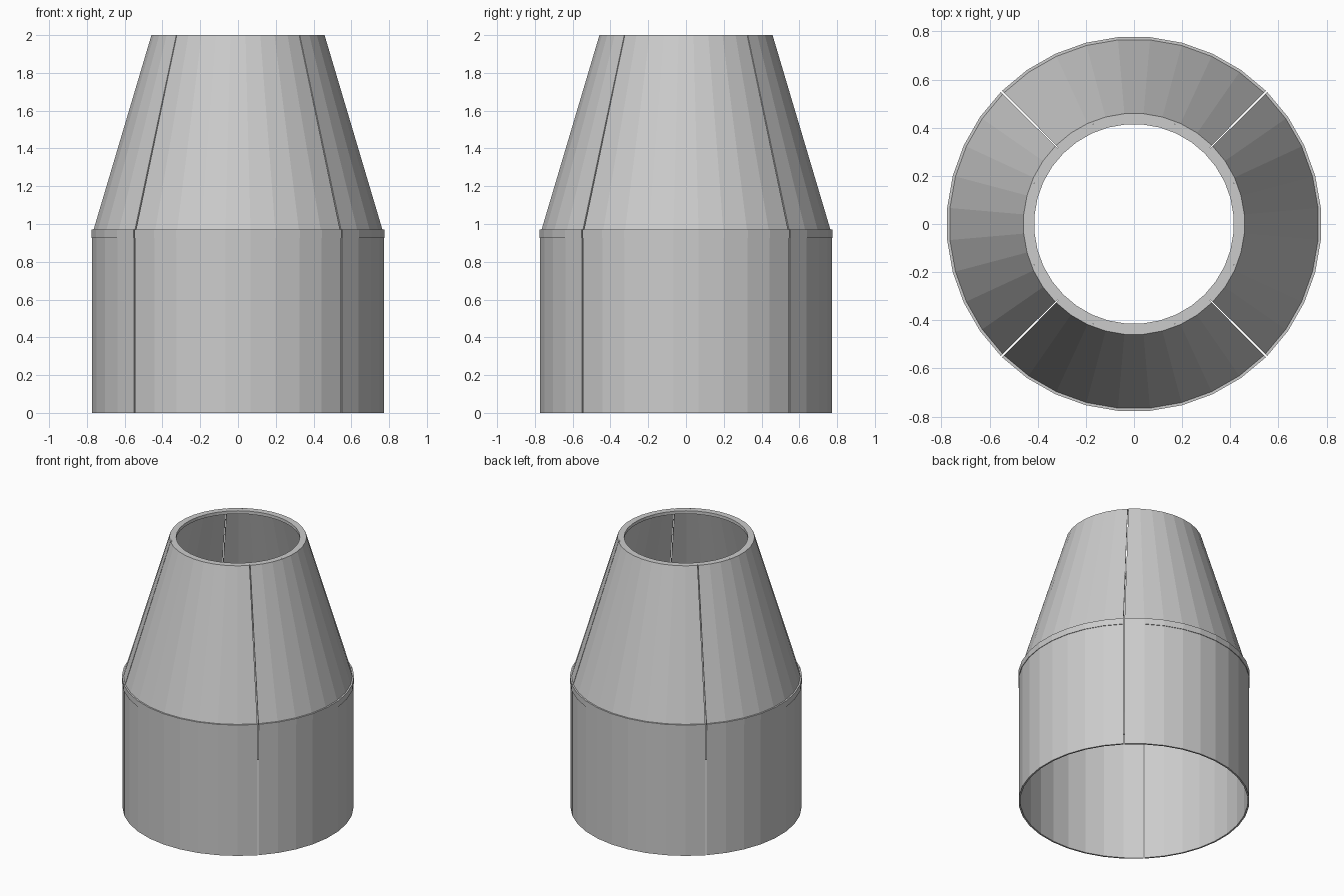
import bpy, bmesh
from math import sin, cos, pi, radians

if "Cube" in bpy.data.objects:
    bpy.data.objects.remove(bpy.data.objects["Cube"])


def sweep(name, profile, start, end, steps, closed=False):
    """Sweep a closed (radius, z) profile around z."""
    bm = bmesh.new()
    rows = []
    for i in range(steps if closed else steps + 1):
        a = start + (end - start) * i / steps
        rows.append([bm.verts.new((r * cos(a), r * sin(a), z)) for r, z in profile])
    n = len(profile)
    for i in range(steps):
        p, q = rows[i], rows[(i + 1) % len(rows)]
        for j in range(n):
            k = (j + 1) % n
            bm.faces.new((p[j], q[j], q[k], p[k]))
    if not closed:
        bm.faces.new(rows[0])
        bm.faces.new(rows[-1])
    bmesh.ops.recalc_face_normals(bm, faces=bm.faces)
    mesh = bpy.data.meshes.new(name)
    bm.to_mesh(mesh)
    bm.free()
    obj = bpy.data.objects.new(name, mesh)
    bpy.context.collection.objects.link(obj)
    return obj


# Cross-sections as (radius, z)
wall = [(0.775, 0), (0.775, 0.925), (0.779, 0.925), (0.779, 0.97),
        (0.763, 0.97), (0.763, 0)]
cone = [(0.772, 0.955), (0.46, 2.0), (0.449, 2.0), (0.76, 0.955)]
ring = [(0.449, 2.0), (0.415, 2.0), (0.415, 1.977), (0.449, 1.977)]

# Four quarter panels, separated by narrow diagonal seams
gap = radians(0.3)
for i, side in enumerate(("right", "back", "left", "front")):
    a0 = -pi / 4 + i * pi / 2 + gap
    a1 = pi / 4 + i * pi / 2 - gap
    sweep("wall_panel_" + side, wall, a0, a1, 9)
    sweep("cone_panel_" + side, cone, a0, a1, 9)

# Continuous flange inside the top opening
sweep("top_ring", ring, pi / 4, pi / 4 + 2 * pi, 36, closed=True)
